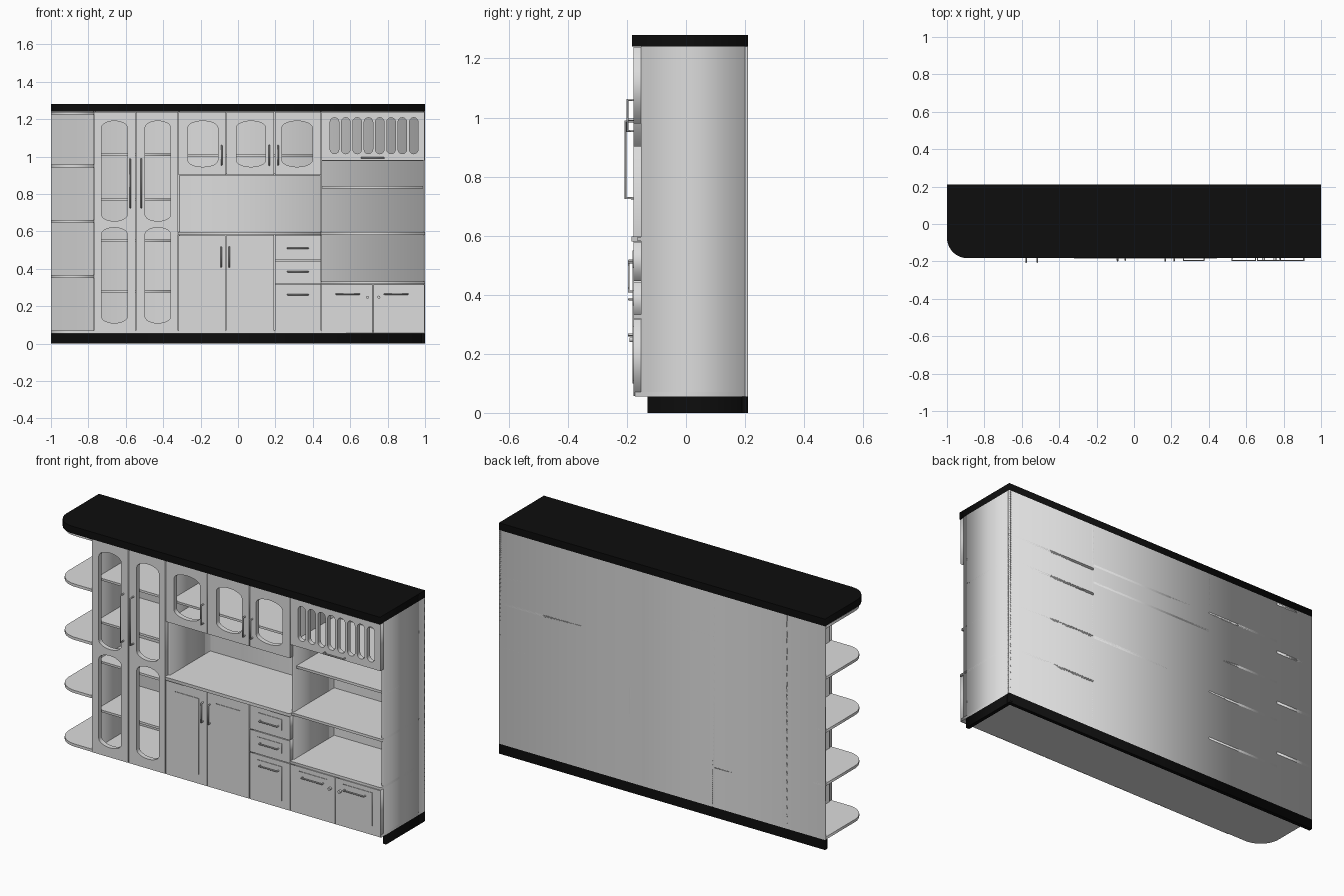
import bpy, math
from mathutils import Vector

cube = bpy.data.objects.get("Cube")
if cube:
    bpy.data.objects.remove(cube, do_unlink=True)


def material(name, value, rough):
    m = bpy.data.materials.new(name)
    m.use_nodes = True
    m.diffuse_color = (value, value, value, 1)
    bsdf = m.node_tree.nodes["Principled BSDF"]
    bsdf.inputs["Base Color"].default_value = m.diffuse_color
    bsdf.inputs["Roughness"].default_value = rough
    return m


PALE = material("pale grey", 0.72, 0.6)
BLACK = material("black", 0.004, 0.6)

BACK, CARCASS, FRONT = 0.21, -0.152, -0.178
BASE, TOP, T = 0.055, 1.24, 0.012


def add_mesh(name, mesh, mat):
    ob = bpy.data.objects.new(name, mesh)
    bpy.context.collection.objects.link(ob)
    mesh.materials.clear()
    mesh.materials.append(mat)
    return ob


def from_curve(name, curve, mat):
    tmp = bpy.data.objects.new(name + "_path", curve)
    bpy.context.collection.objects.link(tmp)
    bpy.context.view_layer.update()
    dg = bpy.context.evaluated_depsgraph_get()
    mesh = bpy.data.meshes.new_from_object(tmp.evaluated_get(dg))
    bpy.data.objects.remove(tmp, do_unlink=True)
    return add_mesh(name, mesh, mat)


def spline(curve, pts, cyclic):
    s = curve.splines.new("POLY")
    s.points.add(len(pts) - 1)
    for p, co in zip(s.points, pts):
        p.co = (*co, 0, 1) if len(co) == 2 else (*co, 1)
    s.use_cyclic_u = cyclic


def plate(name, loops, lo, hi, mat=PALE, upright=False):
    """Extrude an outline with holes between lo and hi (z, or y if upright)."""
    c = bpy.data.curves.new(name, "CURVE")
    c.dimensions, c.fill_mode, c.extrude = "2D", "BOTH", (hi - lo) / 2
    for loop in loops:
        spline(c, loop, True)
    ob = from_curve(name, c, mat)
    mid = (lo + hi) / 2
    ob.location = (0, mid, 0) if upright else (0, 0, mid)
    if upright:
        ob.rotation_euler.x = math.pi / 2
    return ob


def rect(x0, x1, z0, z1):
    return [(x0, z0), (x1, z0), (x1, z1), (x0, z1)]


def box(name, x0, x1, y0, y1, z0, z1, mat=PALE):
    return plate(name, [rect(x0, x1, y0, y1)], z0, z1, mat)


def arch(x0, x1, z0, z1, rise):
    """Window outline with curved head and foot."""
    cx, r, n = (x0 + x1) / 2, (x1 - x0) / 2, 12
    top = [(cx + r * math.cos(math.pi * i / n),
            z1 - rise + rise * math.sin(math.pi * i / n)) for i in range(n + 1)]
    return top + [(2 * cx - x, z0 + z1 - z) for x, z in top]


def rounded_end(x1, front, r):
    """Plan outline with a rounded front corner at the open end."""
    arc = [(-1 + r - r * math.cos(a), front + r - r * math.sin(a))
           for a in [math.pi / 2 * i / 10 for i in range(11)]]
    return arc + [(x1, front), (x1, BACK), (-1, BACK)]


def door(name, x0, x1, z0, z1, holes=(), panel=None):
    g = 0.002
    plate(name, [rect(x0 + g, x1 - g, z0 + g, z1 - g), *holes],
          FRONT, CARCASS, upright=True)
    if panel:
        px0, px1, pz0, pz1 = panel
        plate(name + "_raised_panel", [rect(px0, px1, pz0, pz1)],
              FRONT - 0.003, FRONT, upright=True)


def handle(name, x, z, length, reach, vertical=True):
    d = Vector((0, 0, length / 2) if vertical else (length / 2, 0, 0))
    at, out = Vector((x, FRONT, z)), Vector((0, 0.004 - reach, 0))
    c = bpy.data.curves.new(name, "CURVE")
    c.dimensions, c.bevel_depth, c.bevel_resolution = "3D", 0.004, 2
    c.use_fill_caps = True
    spline(c, [at - d, at - d + out, at + d + out, at + d], False)
    from_curve(name, c, PALE)


# Crown, plinth and back
plate("top_slab", [rounded_end(1, -0.183, 0.11)], TOP, 1.28, BLACK)
box("plinth_back", -1, 1, BACK - 0.02, BACK, 0, BASE, BLACK)
box("plinth_side", 0.98, 1, -0.13, BACK, 0, BASE, BLACK)
box("back_panel", -1, 1, BACK - 0.01, BACK, BASE, TOP)
plate("floor_board", [rounded_end(1, -0.172, 0.12)], BASE, BASE + 0.015)

# Open rounded shelves at the end
for i, z in enumerate([0.36, 0.655, 0.95, 1.232]):
    plate(f"end_shelf_{i}", [rounded_end(-0.77, -0.172, 0.12)], z - 0.008, z + 0.007)

# Upright partitions
for name, x in [("tall_side_outer", -0.775), ("tall_side_inner", -0.322),
                ("partition_right", 0.438), ("side_panel", 1 - T)]:
    box(name, x, x + T, CARCASS, BACK, BASE, TOP)
box("drawer_partition", 0.189, 0.189 + T, CARCASS, BACK, BASE, 0.58)

# Tall display cabinet
for i, z in enumerate([0.28, 0.55, 0.77, 1.01]):
    box(f"tall_shelf_{i}", -0.77, -0.32, CARCASS + 0.01, BACK, z - 0.006, z + 0.006)
for side, x0, x1, w0, w1 in [("left", -0.773, -0.547, -0.73, -0.592),
                             ("right", -0.547, -0.32, -0.497, -0.36)]:
    door(f"tall_door_{side}", x0, x1, BASE, TOP,
         [arch(w0, w1, 0.11, 0.62, 0.035), arch(w0, w1, 0.655, 1.19, 0.035)])
for x in (-0.577, -0.517):
    handle("tall_handle", x, 0.857, 0.26, 0.031)

# Middle wall cupboards over the niche
box("wall_cupboard_floor", -0.32, 0.445, CARCASS, BACK, 0.9, 0.912)
box("wall_cupboard_shelf", -0.32, 0.445, CARCASS + 0.01, BACK, 1.0, 1.012)
edges = [-0.32, -0.063, 0.195, 0.445]
windows = [(-0.268, -0.108), (-0.008, 0.148), (0.235, 0.397)]
for i, (w0, w1) in enumerate(windows):
    door(f"wall_door_{i}", edges[i], edges[i + 1], 0.9, TOP,
         [arch(w0, w1, 0.945, 1.19, 0.035)])
for x in (-0.088, 0.167, 0.214):
    handle("wall_handle", x, 1.007, 0.105, 0.024)

# Worktop and base cupboards
box("worktop", -0.32, 0.445, -0.184, BACK, 0.58, 0.597)
door("base_door_left", -0.32, -0.065, BASE, 0.58, panel=(-0.262, -0.115, 0.11, 0.53))
door("base_door_right", -0.065, 0.195, BASE, 0.58, panel=(-0.012, 0.138, 0.11, 0.53))
for x in (-0.09, -0.047):
    handle("base_handle", x, 0.463, 0.105, 0.02)

# Drawers
levels = [BASE, 0.318, 0.445, 0.58]
for i, z in enumerate([0.262, 0.385, 0.51]):
    z0, z1 = levels[i], levels[i + 1]
    door(f"drawer_{i}", 0.195, 0.445, z0, z1,
         panel=(0.245, 0.395, z0 + 0.045, z1 - 0.03))
    handle(f"drawer_handle_{i}", 0.32, z, 0.11, 0.02, vertical=False)

# Right unit: slotted flap, open shelves, low cupboards
slots = [arch(0.493 + i * 0.0605, 0.539 + i * 0.0605, 1.015, 1.208, 0.023)
         for i in range(8)]
door("slotted_flap", 0.445, 1, 0.977, TOP, slots)
handle("flap_handle", 0.72, 0.993, 0.12, 0.02, vertical=False)
for name, z, front in [("flap_floor", 0.983, CARCASS), ("upper_shelf", 0.838, -0.13),
                       ("middle_shelf", 0.59, -0.165), ("low_cupboard_top", 0.327, FRONT)]:
    box(name, 0.445, 1, front, BACK, z - 0.008, z + 0.006)
door("low_door_left", 0.445, 0.722, BASE, 0.318, panel=(0.5, 0.672, 0.11, 0.292))
door("low_door_right", 0.722, 1, BASE, 0.318, panel=(0.77, 0.95, 0.11, 0.292))
for x, knob_x in [(0.587, 0.692), (0.845, 0.753)]:
    handle("low_handle", x, 0.265, 0.125, 0.02, vertical=False)
    bpy.ops.mesh.primitive_cylinder_add(vertices=16, radius=0.008, depth=0.016,
                                        location=(knob_x, FRONT - 0.006, 0.248),
                                        rotation=(math.pi / 2, 0, 0))
    bpy.context.object.name = "low_knob"
    bpy.context.object.data.materials.append(PALE)
